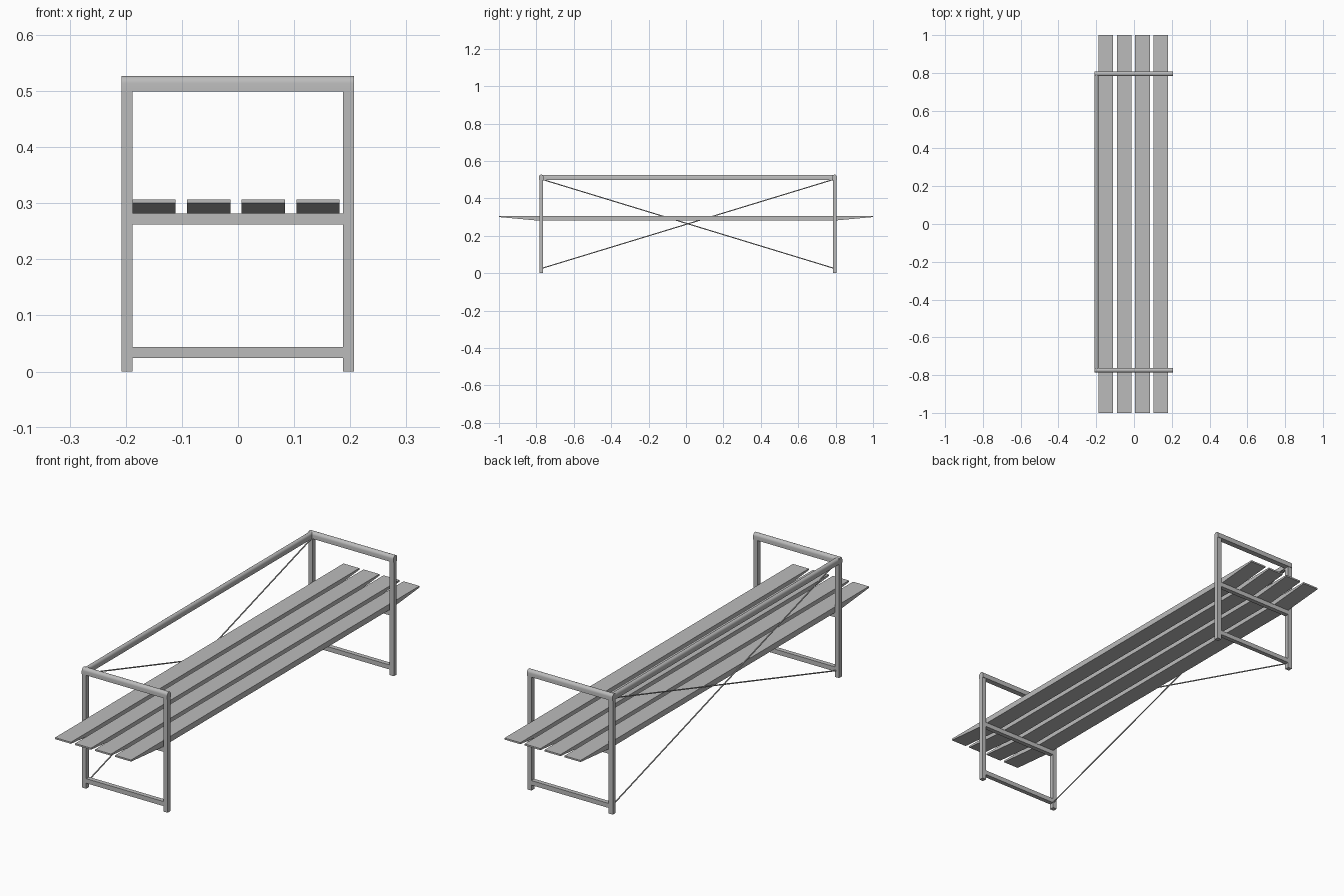
import bpy, bmesh, math
from mathutils import Vector

cube = bpy.data.objects.get("Cube")
if cube:
    bpy.data.objects.remove(cube, do_unlink=True)

grey = bpy.data.materials.new("grey")
grey.use_nodes = True
grey.diffuse_color = (0.5, 0.5, 0.5, 1)
grey.node_tree.nodes["Principled BSDF"].inputs["Base Color"].default_value = (0.5, 0.5, 0.5, 1)


def extrude(name, points, offset, smooth=False):
    """Close a flat outline of 3D points and push it along offset."""
    bm = bmesh.new()
    face = bm.faces.new([bm.verts.new(p) for p in points])
    new = bmesh.ops.extrude_face_region(bm, geom=[face])["geom"]
    bmesh.ops.translate(bm, vec=offset, verts=[v for v in new if isinstance(v, bmesh.types.BMVert)])
    bmesh.ops.recalc_face_normals(bm, faces=bm.faces)
    mesh = bpy.data.meshes.new(name)
    bm.to_mesh(mesh)
    bm.free()
    mesh.materials.append(grey)
    obj = bpy.data.objects.new(name, mesh)
    bpy.context.collection.objects.link(obj)
    if smooth:
        bpy.ops.object.select_all(action="DESELECT")
        obj.select_set(True)
        bpy.context.view_layer.objects.active = obj
        bpy.ops.object.shade_smooth_by_angle(angle=math.radians(40))
    return obj


def box(name, x0, x1, y0, y1, z0, z1):
    return extrude(name, [(x0, y0, z0), (x1, y0, z0), (x1, y1, z0), (x0, y1, z0)], (0, 0, z1 - z0))


def rounded_outline(width, bottom, shoulder, top, steps=10):
    """Bar section with straight sides and an arched top."""
    h = width / 2
    arc = [(h * math.cos(math.pi * i / steps), shoulder + (top - shoulder) * math.sin(math.pi * i / steps))
           for i in range(steps + 1)]
    return [(-h, bottom), (h, bottom)] + arc


def rod(name, start, end, radius, sides=8):
    start, end = Vector(start), Vector(end)
    axis = end - start
    turn = axis.to_track_quat("Z", "Y")
    ring = [start + turn @ Vector((radius * math.cos(a), radius * math.sin(a), 0))
            for a in (math.tau * i / sides for i in range(sides))]
    return extrude(name, ring, axis, smooth=True)


BACK, FRONT = -0.198, 0.197      # leg centres across the seat
ENDS = {"near": -0.774, "far": 0.795}
HALF = 0.01

# End frames: two legs, two cross rails and a rounded armrest
for side, y in ENDS.items():
    for part, x in (("back", BACK), ("front", FRONT)):
        box(f"{side}_{part}_leg", x - HALF, x + HALF, y - HALF, y + HALF, 0, 0.505)
    for part, z in (("seat", 0.262), ("foot", 0.024)):
        box(f"{side}_{part}_rail", BACK + HALF, FRONT - HALF, y - HALF, y + HALF, z, z + 0.02)
    arm = [(BACK - HALF, y + u, z) for u, z in rounded_outline(0.025, 0.499, 0.514, 0.527)]
    extrude(f"{side}_armrest", arm, (FRONT - BACK + 2 * HALF, 0, 0), smooth=True)

# Back rail joining the end frames
rail = [(BACK + u, ENDS["near"], z) for u, z in rounded_outline(0.02, 0.499, 0.514, 0.526)]
extrude("back_rail", rail, (0, ENDS["far"] - ENDS["near"], 0), smooth=True)

# Seat slats with undersides tapering towards the tips
for i in range(4):
    x = -0.188 + i * 0.0973
    side_outline = [(x, -1, 0.3), (x, -0.8, 0.282), (x, 0.8, 0.282),
                    (x, 1, 0.3), (x, 1, 0.307), (x, -1, 0.307)]
    extrude(f"seat_slat_{i + 1}", side_outline, (0.077, 0, 0))

# Crossed tension rods behind the seat
for name, z0, z1 in (("rising_rod", 0.025, 0.503), ("falling_rod", 0.503, 0.025)):
    rod(name, (-0.191, ENDS["near"], z0), (-0.191, ENDS["far"], z1), 0.0028)
